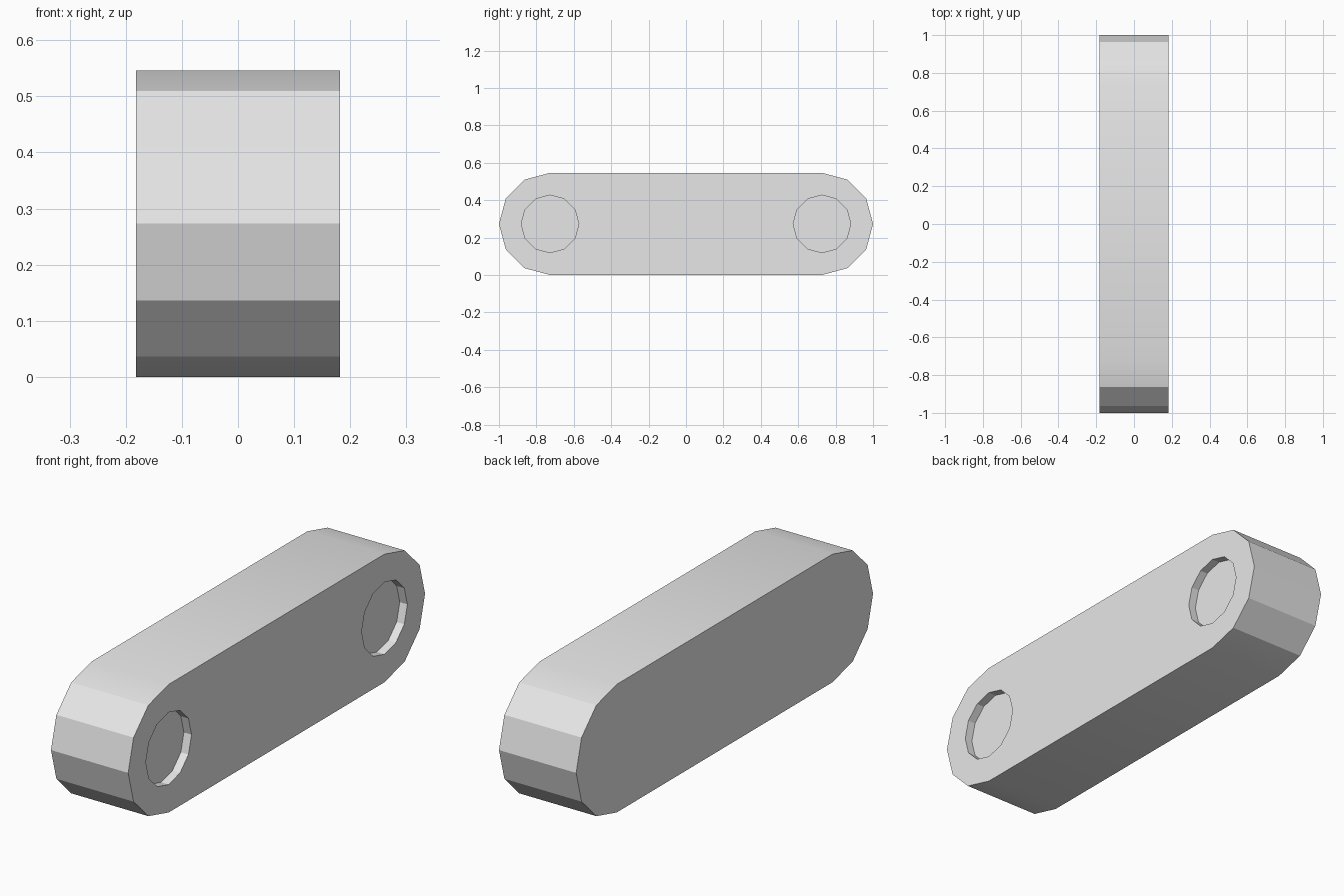
import bpy
import bmesh
from math import cos, sin, pi, radians

default_cube = bpy.data.objects.get("Cube")
if default_cube:
    bpy.data.objects.remove(default_cube, do_unlink=True)

RADIUS = 0.273          # rounded end
OFFSET = 1 - RADIUS     # end centre along y
HALF_WIDTH = 0.182
HOLE_RADIUS = 0.154
HOLE_DEPTH = 0.036
STEP = pi / 6

grey = bpy.data.materials.new("light_grey")
grey.use_nodes = True
grey.diffuse_color = (0.8, 0.8, 0.8, 1)
grey.node_tree.nodes["Principled BSDF"].inputs["Base Color"].default_value = grey.diffuse_color


def arc(cy, radius, start, count):
    """Points in the y-z plane at 30 degree steps."""
    return [(cy + radius * cos(start + i * STEP), RADIUS + radius * sin(start + i * STEP))
            for i in range(count)]


def prism(name, outline, x0, x1):
    """Extrude a y-z outline along x."""
    mesh = bpy.data.meshes.new(name)
    bm = bmesh.new()
    face = bm.faces.new([bm.verts.new((x0, y, z)) for y, z in outline])
    extruded = bmesh.ops.extrude_face_region(bm, geom=[face])["geom"]
    moved = [v for v in extruded if isinstance(v, bmesh.types.BMVert)]
    bmesh.ops.translate(bm, verts=moved, vec=(x1 - x0, 0, 0))
    bmesh.ops.recalc_face_normals(bm, faces=bm.faces)
    bm.to_mesh(mesh)
    bm.free()
    mesh.materials.append(grey)
    obj = bpy.data.objects.new(name, mesh)
    bpy.context.collection.objects.link(obj)
    return obj


# Bar with two faceted round ends
outline = arc(OFFSET, RADIUS, -pi / 2, 7) + arc(-OFFSET, RADIUS, pi / 2, 7)
bar = prism("link_bar", outline, -HALF_WIDTH, HALF_WIDTH)
bpy.ops.object.select_all(action='DESELECT')
bar.select_set(True)
bpy.context.view_layer.objects.active = bar

# Shallow round recess at each end of the left side
for side in (-1, 1):
    cutter = prism("recess_cutter", arc(side * OFFSET, HOLE_RADIUS, 0, 12),
                   HALF_WIDTH - HOLE_DEPTH, HALF_WIDTH + 0.1)
    cutter.hide_render = True
    cut = bar.modifiers.new("recess", 'BOOLEAN')
    cut.operation = 'DIFFERENCE'
    cut.solver = 'EXACT'
    cut.object = cutter
    bpy.ops.object.modifier_apply(modifier=cut.name)
    bpy.data.objects.remove(cutter, do_unlink=True)

# Only the shallow bends into the flat top and bottom are smooth
bpy.ops.object.shade_smooth_by_angle(angle=radians(25))
